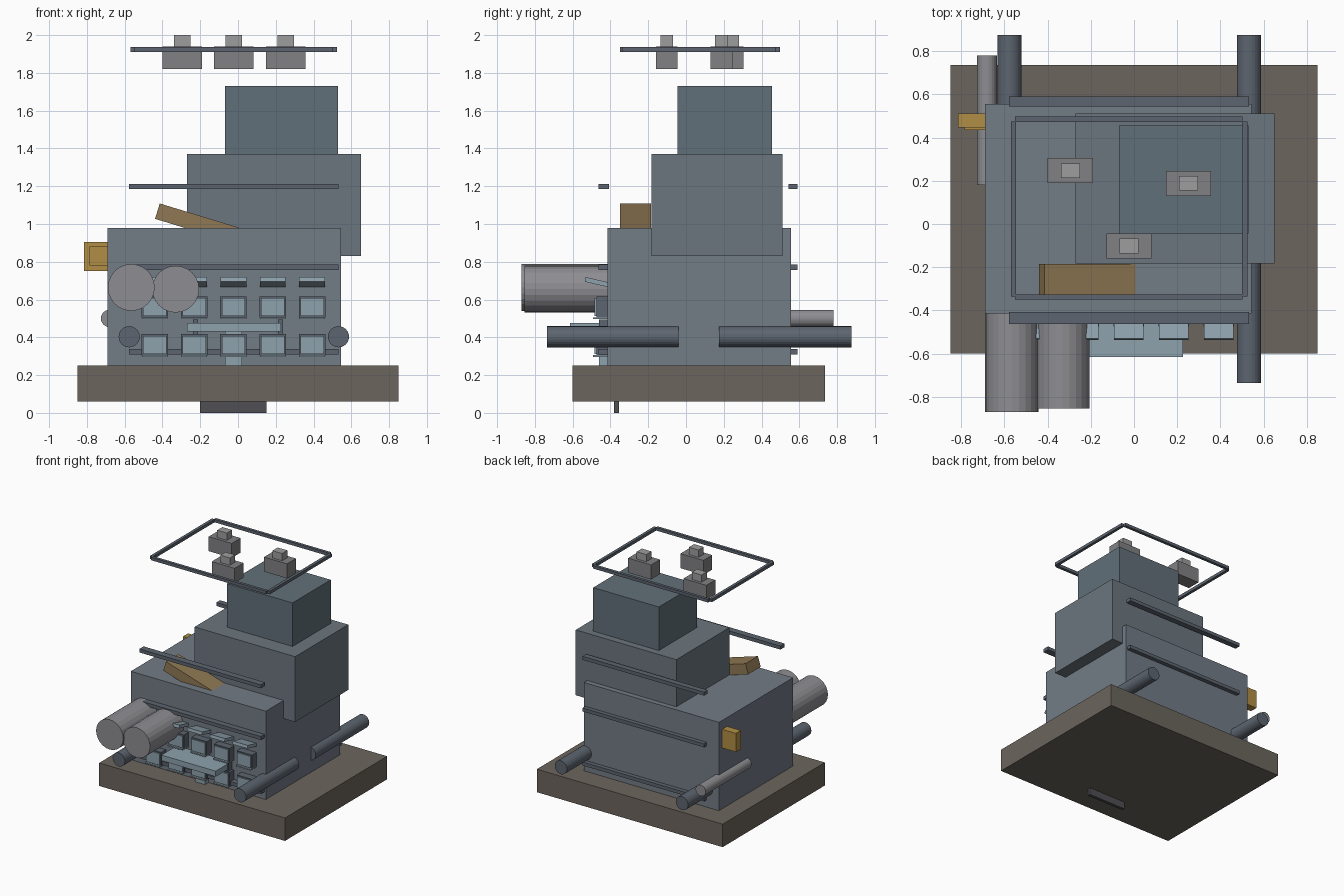
import bpy, math
from mathutils import Matrix, Vector


def material(name, r, g, b):
    m = bpy.data.materials.new(name)
    m.diffuse_color = (r, g, b, 1)
    return m


STONE = material("stone", 0.15, 0.13, 0.11)
SLATE = material("slate", 0.17, 0.20, 0.24)
SLATE_MID = material("slate_mid", 0.15, 0.18, 0.21)
SLATE_TOP = material("slate_top", 0.12, 0.16, 0.19)
TRIM = material("trim", 0.11, 0.13, 0.16)
STEEL = material("steel", 0.27, 0.27, 0.29)
GLASS = material("glass", 0.27, 0.36, 0.42)
DARK = material("dark", 0.08, 0.08, 0.09)
AMBER = material("amber", 0.44, 0.27, 0.06)
BRONZE = material("bronze", 0.28, 0.19, 0.09)
CAP = material("cap", 0.34, 0.34, 0.34)
VENT = material("vent", 0.22, 0.22, 0.23)


def box(name, x, y, z, mat):
    """Box from (min, max) pairs."""
    bpy.ops.mesh.primitive_cube_add(size=1)
    o = bpy.context.object
    o.name = name
    size = [b - a for a, b in (x, y, z)]
    mid = Vector([(a + b) / 2 for a, b in (x, y, z)])
    o.data.transform(Matrix.Diagonal((*size, 1)))
    o.location = mid
    o.data.materials.append(mat)
    return o


def pipe(name, x, z, r, y0, y1, mat, sides=24):
    """Cylinder running along y."""
    bpy.ops.mesh.primitive_cylinder_add(vertices=sides, radius=r, depth=y1 - y0,
                                        location=(x, (y0 + y1) / 2, z),
                                        rotation=(math.pi / 2, 0, 0))
    o = bpy.context.object
    o.name = name
    o.data.materials.append(mat)
    return o


# Base slab, keel plate and stacked hull
box("base_slab", (-0.85, 0.85), (-0.60, 0.735), (0.06, 0.25), STONE)
box("keel_plate", (-0.20, 0.15), (-0.38, -0.355), (0, 0.06), DARK)
box("lower_block", (-0.69, 0.545), (-0.415, 0.555), (0.25, 0.98), SLATE)
box("middle_block", (-0.27, 0.65), (-0.182, 0.512), (0.83, 1.37), SLATE_MID)
box("upper_block", (-0.07, 0.53), (-0.045, 0.455), (1.37, 1.73), SLATE_TOP)

# Horizontal trim rails, front and back
for z in (0.31, 0.757, 1.184):
    box("front_rail", (-0.578, 0.533), (-0.463, -0.408), (z, z + 0.029), TRIM)
    box("back_rail", (-0.578, 0.533), (0.543, 0.59), (z, z + 0.029), TRIM)

# Floating roof frame
for y in (-0.338, 0.485):
    box("frame_long_bar", (-0.55, 0.503), (y - 0.012, y + 0.012), (1.911, 1.936), TRIM)
for x in (-0.558, 0.513):
    box("frame_side_bar", (x - 0.012, x + 0.012), (-0.335, 0.475), (1.911, 1.936), TRIM)

# Roof vents with caps
for x, y in ((-0.295, 0.247), (-0.023, -0.102), (0.252, 0.188)):
    box("vent_body", (x - 0.105, x + 0.105), (y - 0.058, y + 0.058), (1.82, 1.94), VENT)
    box("vent_cap", (x - 0.044, x + 0.044), (y - 0.034, y + 0.034), (1.94, 2.0), CAP)

# Side pipes
for x in (-0.576, 0.532):
    pipe("front_pipe", x, 0.403, 0.056, -0.735, -0.04, TRIM)
    pipe("back_pipe", x, 0.403, 0.056, 0.175, 0.875, TRIM)
pipe("thin_pipe", -0.68, 0.50, 0.046, 0.18, 0.78, STEEL)

# Large front tanks
pipe("tank_left", -0.565, 0.664, 0.124, -0.87, -0.40, STEEL)
pipe("tank_right", -0.33, 0.655, 0.124, -0.855, -0.40, STEEL)

# Windows with frame, pane, sill; slanted awnings above
for i in range(5):
    x = -0.44 + i * 0.208
    for z in (0.36, 0.56):
        box("window_frame", (x - 0.07, x + 0.07), (-0.475, -0.41), (z - 0.055, z + 0.057), TRIM)
        box("window_pane", (x - 0.062, x + 0.062), (-0.485, -0.42), (z - 0.048, z + 0.048), GLASS)
        box("window_sill", (x - 0.068, x + 0.068), (-0.492, -0.41), (z - 0.064, z - 0.054), GLASS)
    a = box("awning", (x - 0.068, x + 0.068), (-0.535, -0.41), (0.68, 0.705), GLASS)
    a.rotation_euler.x = -math.radians(13)

# Balcony, brackets and door
box("balcony", (-0.27, 0.227), (-0.615, -0.41), (0.43, 0.476), GLASS)
for x in (-0.225, 0.225):
    box("balcony_bracket", (x - 0.012, x + 0.012), (-0.46, -0.41), (0.415, 0.495), TRIM)
box("door", (-0.07, 0.02), (-0.46, -0.41), (0.25, 0.43), GLASS)

# Amber side lamp
box("lamp_box", (-0.815, -0.68), (0.447, 0.512), (0.752, 0.906), AMBER)
box("lamp_lens", (-0.785, -0.68), (0.435, 0.45), (0.78, 0.88), AMBER)

# Tilted ramp sunk into the lower deck
ramp = box("ramp", (-0.26, 0.26), (-0.348, -0.185), (-0.0425, 0.0425), BRONZE)
ramp.rotation_euler.y = math.radians(17)
ramp.location = (-0.178, -0.267, 0.992)
